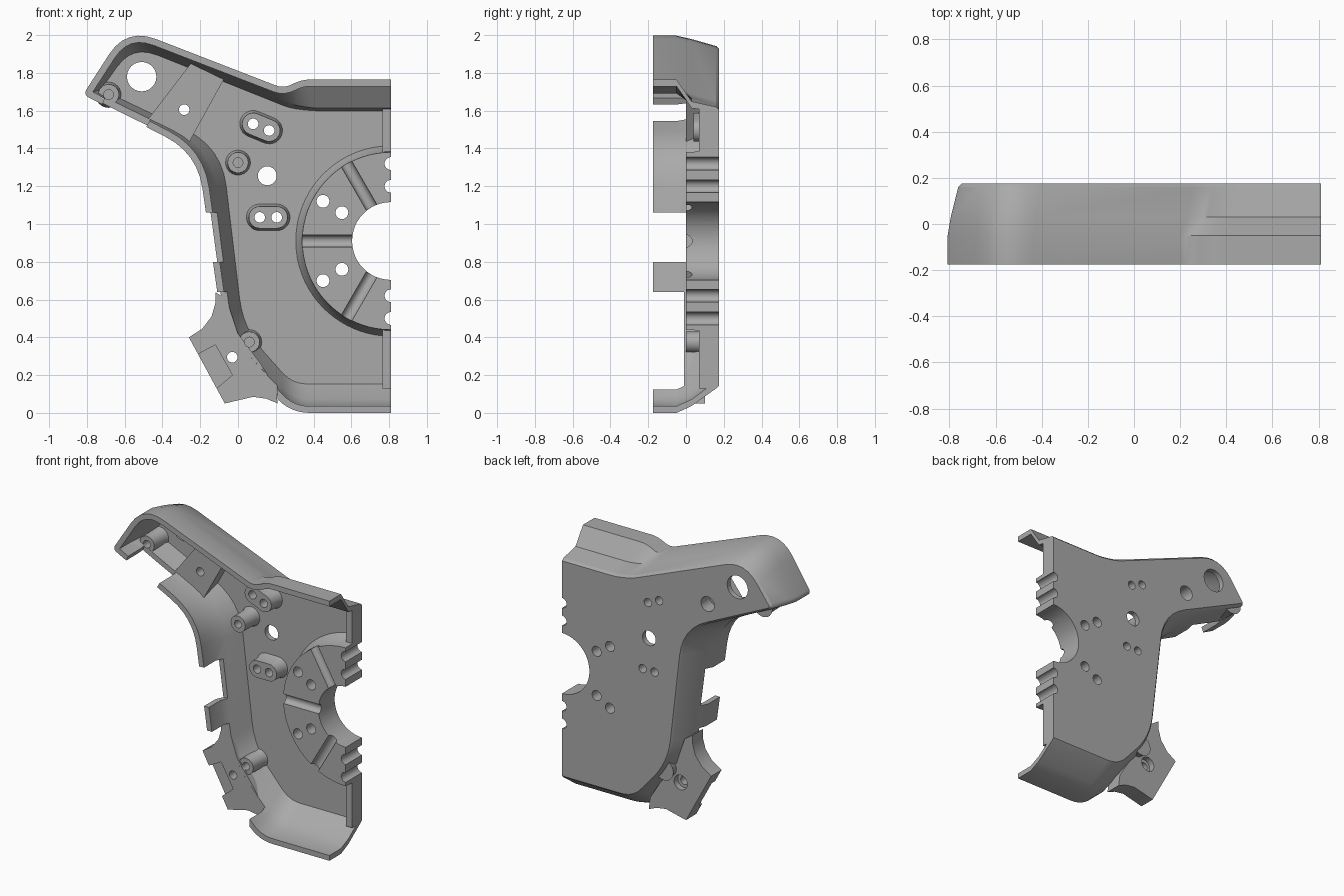
import bpy, bmesh, math
from mathutils import Vector

if "Cube" in bpy.data.objects:
    bpy.data.objects.remove(bpy.data.objects["Cube"])

grey = bpy.data.materials.new("plain_grey")
grey.use_nodes = True
grey.diffuse_color = (0.4, 0.4, 0.4, 1)
grey.node_tree.nodes["Principled BSDF"].inputs["Base Color"].default_value = (0.4, 0.4, 0.4, 1)

EDGE = 0.81     # open right-hand side
FRONT = -0.175
BACK = 0.175


def make(name, lofts):
    """One mesh from lofts; each loft is a list of (y, outline) layers."""
    bm = bmesh.new()
    for layers in lofts:
        rings = [[bm.verts.new((p[0], y, p[1])) for p in pts] for y, pts in layers]
        n = len(rings[0])
        for a, b in zip(rings, rings[1:]):
            for i in range(n):
                j = (i + 1) % n
                bm.faces.new((a[i], a[j], b[j], b[i]))
        bm.faces.new(rings[0])
        bm.faces.new(rings[-1][::-1])
    bmesh.ops.recalc_face_normals(bm, faces=bm.faces)
    me = bpy.data.meshes.new(name)
    bm.to_mesh(me)
    bm.free()
    me.materials.append(grey)
    ob = bpy.data.objects.new(name, me)
    bpy.context.collection.objects.link(ob)
    return ob


def circle(x, z, r, n=24, start=0.0, sweep=math.tau):
    steps = n if sweep == math.tau else n - 1
    return [(x + r * math.cos(start + sweep * i / steps),
             z + r * math.sin(start + sweep * i / steps)) for i in range(n)]


def prism(pts, y0, y1):
    return [(y0, pts), (y1, pts)]


def cut(ob, cutter):
    m = ob.modifiers.new("cut", 'BOOLEAN')
    m.operation = 'DIFFERENCE'
    m.solver = 'EXACT'
    m.use_self = True
    m.object = cutter
    bpy.context.view_layer.objects.active = ob
    bpy.ops.object.modifier_apply(modifier=m.name)


def rounded(corners, n=7):
    """Outline with each (point, cut length) corner rounded off."""
    out = []
    for i, (c, size) in enumerate(corners):
        if not size:
            out.append(c)
            continue
        a = c + (corners[i - 1][0] - c).normalized() * size
        b = c + (corners[(i + 1) % len(corners)][0] - c).normalized() * size
        for k in range(n):
            t = k / (n - 1)
            out.append(a * (1 - t) ** 2 + c * 2 * t * (1 - t) + b * t * t)
    return out


def inset(pts, d, edge=EDGE):
    """Offset inward, leaving the open side at the given x."""
    out = []
    for i, p in enumerate(pts):
        u = (p - pts[i - 1]).normalized()
        v = (pts[(i + 1) % len(pts)] - p).normalized()
        a, b = Vector((u.y, -u.x)), Vector((v.y, -v.x))
        q = p + (a + b) * d / (1 + max(a.dot(b), -0.3))
        out.append(Vector((edge, q.y)) if p.x > EDGE - 0.01 else q)
    return out


# Housing outline: rim point, back point, corner size, mid-depth blend
CORNERS = [
    ((0.81, 0), (0.81, 0.13), 0, 0.28),
    ((0.28, 0), (0.27, 0.13), 0.1, 0.28),
    ((-0.07, 0.36), (0.0, 0.44), 0.17, 0.35),
    ((-0.215, 1.375), (-0.11, 1.385), 0.19, 0.4),
    ((-0.82, 1.685), (-0.775, 1.7), 0.035, 0.3),
    ((-0.591, 2.04), (-0.57, 1.985), 0.17, 0.3),
    ((0.24, 1.718), (0.29, 1.64), 0.045, 0.6),
    ((0.34, 1.765), (0.41, 1.62), 0.045, 0.8),
    ((0.81, 1.765), (0.81, 1.62), 0, 0.8),
]


def section(blend):
    """Outline at a depth; blend maps a corner's mid value to 0..1."""
    return rounded([(Vector(a).lerp(Vector(b), blend(m)), s) for a, b, s, m in CORNERS])


rim = section(lambda m: 0)
mid = section(lambda m: m)
deep = section(lambda m: 0.9)
back = section(lambda m: 1)

housing = make("housing_shell", [[(FRONT, rim), (-0.05, rim), (0.03, mid),
                                  (0.16, back), (BACK, inset(back, 0.014))]])
hollow = make("hollow_cutter", [[(y, inset(s, 0.036, 0.9)) for y, s in
                                 ((-0.2, rim), (-0.05, rim), (0.03, mid), (0.14, deep))]])
cut(housing, hollow)

# Gaps in the front rim
gaps = make("gap_cutter", [
    prism([(-0.74, 1.58), (-0.69, 1.7), (-0.45, 1.58), (-0.52, 1.45)], -0.3, 0),
    prism([(-0.4, 0.8), (0.05, 0.8), (0.05, 1.06), (-0.4, 1.06)], -0.3, 0),
    prism([(-0.4, -0.1), (0.21, -0.1), (0.21, 0.3), (0.1, 0.64), (-0.4, 0.64)], -0.3, -0.01),
])
cut(housing, gaps)

# Hub plate with tapered edge
HUB = 0.91


def half_disc(r):
    return circle(EDGE, HUB, r, 40, math.pi / 2, math.pi)


parts = [housing, make("hub_plate", [[(0, half_disc(0.47)), (0.09, half_disc(0.475)),
                                      (0.15, half_disc(0.51))]])]

# Rib along the open side
for name, z0, z1 in (("lower_edge_rib", 0.13, 0.5), ("upper_edge_rib", 1.32, 1.61)):
    parts.append(make(name, [prism([(0.765, z0), (EDGE, z0), (EDGE, z1), (0.765, z1)], 0.07, 0.15)]))

# Screw bosses
BOSSES = [("tip_boss", -0.685, 1.685), ("middle_boss", 0, 1.325), ("lower_boss", 0.06, 0.375)]
for name, x, z in BOSSES:
    parts.append(make(name, [[(0, circle(x, z, 0.055)), (0.12, circle(x, z, 0.058)),
                              (0.15, circle(x, z, 0.07))]]))

# Slot-shaped pads, each with two holes
PADS = [("upper_pad", (0.08, 1.53), (0.165, 1.495)), ("lower_pad", (0.115, 1.035), (0.205, 1.035))]
for name, a, b in PADS:
    turn = math.atan2(b[1] - a[1], b[0] - a[0]) + math.pi / 2

    def slot(r):
        return circle(*a, r, 14, turn, math.pi) + circle(*b, r, 14, turn + math.pi, math.pi)
    parts.append(make(name, [[(0.04, slot(0.058)), (0.12, slot(0.062)), (0.15, slot(0.075))]]))

# Mounting block in the arm
block = [(-0.25, 1.85), (-0.075, 1.765), (-0.26, 1.43), (-0.48, 1.55)]
centre = Vector((-0.26, 1.64))
parts.append(make("arm_block", [[(0, block), (0.15, [centre.lerp(Vector(p), 0.8) for p in block])]]))

# Lower mounting tab
tab = [(-0.26, 0.4), (-0.07, 0.05), (0.08, 0.085), (0.15, 0.075), (0.21, 0.05), (0.2, 0.13),
       (0.12, 0.26), (0, 0.42), (-0.06, 0.6), (-0.12, 0.64), (-0.12, 0.58), (-0.14, 0.51), (-0.19, 0.445)]
parts.append(make("lower_tab", [prism(tab, -0.01, 0.1)]))

# Through holes, counterbores, blind holes and the hub bore
HOLES = [(-0.51, 1.78, 0.078), (0.155, 1.255, 0.05)]
HOLES += [(x, HUB + s * dz, 0.034) for s in (1, -1) for x, dz in ((0.45, 0.21), (0.55, 0.15))]
HOLES += [(EDGE, HUB + s * dz, 0.034) for s in (1, -1) for dz in (0.29, 0.41)]
HOLES += [(*p, 0.028) for pad in PADS for p in pad[1:]]
drills = [prism(circle(x, z, r), -0.3, 0.3) for x, z, r in HOLES]
drills.append(prism(circle(EDGE, HUB, 0.206, 48), -0.3, 0.3))
drills += [prism(circle(x, z, 0.026, 16), -0.1, 0.08) for _, x, z in BOSSES]
for x, z, depth in ((-0.285, 1.605, 0.08), (-0.03, 0.295, 0.06)):
    small, wide = circle(x, z, 0.028), circle(x, z, 0.05)
    drills.append([(-0.1, small), (depth, small), (depth, wide), (0.3, wide)])
drill = make("drill_cutter", drills)

# Radial grooves on the hub and the step in the tab
step = make("step_cutter", [prism([(-0.25, 0.29), (-0.12, 0.36), (-0.03, 0.2), (-0.15, 0.1)], -0.1, 0.025)])
bm = bmesh.new()
for deg in (120, 180, 240):
    d = Vector((math.cos(math.radians(deg)), 0, math.sin(math.radians(deg))))
    m = d.to_track_quat('Z', 'Y').to_matrix().to_4x4()
    m.translation = Vector((EDGE, 0, HUB)) + d * 0.37
    bmesh.ops.create_cone(bm, cap_ends=True, segments=20, radius1=0.032, radius2=0.032,
                          depth=0.42, matrix=m)
groove_mesh = bpy.data.meshes.new("groove_cutter")
bm.to_mesh(groove_mesh)
bm.free()
groove = bpy.data.objects.new("groove_cutter", groove_mesh)
bpy.context.collection.objects.link(groove)

for ob in parts:
    cut(ob, drill)
    if ob.name == "hub_plate":
        cut(ob, groove)
    if ob.name == "lower_tab":
        cut(ob, step)

for helper in (hollow, gaps, drill, step, groove):
    bpy.data.objects.remove(helper)

# Smooth shading with sharp edges kept
bpy.ops.object.select_all(action='DESELECT')
for ob in parts:
    ob.select_set(True)
bpy.context.view_layer.objects.active = housing
bpy.ops.object.shade_smooth_by_angle(angle=math.radians(30))
